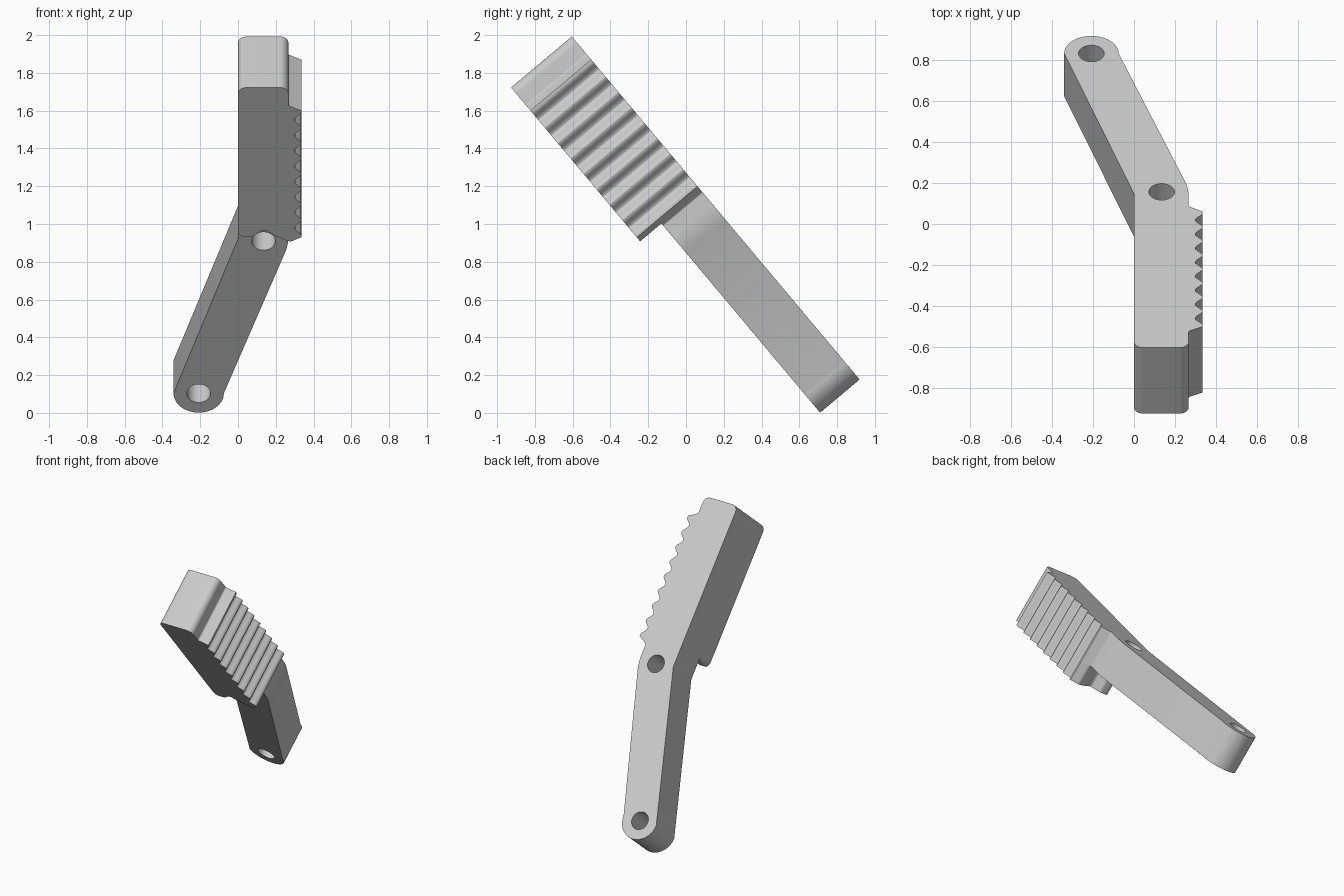
import bpy, bmesh
from math import radians, cos, sin, pi
from mathutils import Vector, Matrix

if "Cube" in bpy.data.objects:
    bpy.data.objects.remove(bpy.data.objects["Cube"])

# Local frame: x across, y up along the lever, z into its thickness
PLACE = Matrix.Translation((0, 0.919, 0.177)) @ Matrix.Rotation(radians(130), 4, 'X')
ARM_DEPTH, GRIP_DEPTH = 0.273, 0.42
TOP, RIGHT, RIDGE = 2.37, 0.267, 0.335
END, PIVOT = (-0.208, 0.133), (0.135, 1.185)

grey = bpy.data.materials.new("plain grey")
grey.use_nodes = True
colour = (0.6, 0.6, 0.6, 1)
grey.diffuse_color = colour
grey.node_tree.nodes["Principled BSDF"].inputs["Base Color"].default_value = colour


def rounded(corners, steps=8):
    """Replace each inner (x, y, radius) corner with an arc."""
    out = []
    for i, (x, y, r) in enumerate(corners):
        p = Vector((x, y))
        if r == 0:
            out.append(p)
            continue
        a = (Vector(corners[i - 1][:2]) - p).normalized()
        b = (Vector(corners[i + 1][:2]) - p).normalized()
        half = a.angle(b) / 2
        reach = r * cos(half) / sin(half)
        centre = p + (a + b).normalized() * r / sin(half)
        start, end = p + a * reach - centre, p + b * reach - centre
        for k in range(steps + 1):
            out.append(centre + start.lerp(end, k / steps).normalized() * r)
    return out


def slab(name, outline, near, far):
    """Extrude a flat outline between two depths."""
    bm = bmesh.new()
    face = bm.faces.new([bm.verts.new((p[0], p[1], near)) for p in outline])
    side = bmesh.ops.extrude_face_region(bm, geom=[face], use_keep_orig=True)["geom"]
    bmesh.ops.translate(bm, vec=(0, 0, far - near),
                        verts=[v for v in side if isinstance(v, bmesh.types.BMVert)])
    bmesh.ops.recalc_face_normals(bm, faces=bm.faces)
    mesh = bpy.data.meshes.new(name)
    bm.to_mesh(mesh)
    bm.free()
    mesh.materials.append(grey)
    obj = bpy.data.objects.new(name, mesh)
    bpy.context.collection.objects.link(obj)
    obj.matrix_world = PLACE
    return obj


def circle(centre, radius, start=0, sweep=2 * pi, steps=40):
    return [Vector((centre[0] + radius * cos(start + sweep * k / steps),
                    centre[1] + radius * sin(start + sweep * k / steps)))
            for k in range(steps + 1)]


def combine(target, other, operation):
    mod = target.modifiers.new(operation.lower(), 'BOOLEAN')
    mod.operation, mod.solver, mod.object = operation, 'EXACT', other
    bpy.context.view_layer.objects.active = target
    bpy.ops.object.modifier_apply(modifier=mod.name)
    bpy.data.objects.remove(other)


# Ridged thumb edge: eight rounded grooves
low, high, grooves = 1.335, 2.21, 8
pitch = 0.1066
first = (low + high - pitch * grooves) / 2
ridges = [Vector((RIDGE, low))]
for k in range(grooves * 12 + 1):
    wave = (1 - cos(2 * pi * k / 12)) / 2
    ridges.append(Vector((RIDGE - 0.036 * wave, first + pitch * k / 12)))
ridges.append(Vector((RIDGE, high)))

# Upper end of the grip, shared by both slabs
crown = rounded([(RIDGE, high, 0), (RIGHT, high + 0.035, 0.012), (RIGHT, TOP, 0.045),
                 (0, TOP, 0.045), (0, 1.8, 0)])[1:]

# Bent lever outline: round end, elbow, ridges, crown
elbow = rounded([(END[0] + 0.133, END[1], 0), (RIGHT, 1.16, 0.35),
                 (RIGHT, 1.295, 0.012), (RIDGE, low, 0)])[1:-1]
tail = circle(END, 0.133, pi, pi, 28)
lever = slab("lever", tail + elbow + ridges + crown + [Vector((0, 1.2))], 0, ARM_DEPTH)

# Deeper grip, with an arched lower end clearing the pivot
foot = rounded([(0, 1.6, 0), (0, 1.338, 0.035), (0.075, 1.338, 0.03), (0.137, 1.39, 0.025),
                (0.2, 1.343, 0.03), (0.275, 1.303, 0.03), (RIDGE, low, 0)])[1:-1]
grip = slab("grip", foot + ridges + crown, ARM_DEPTH, GRIP_DEPTH)
combine(lever, grip, 'UNION')

# Pin holes through the arm
for centre in (END, PIVOT):
    pin = slab("pin_cutter", circle(centre, 0.0625)[:-1], -0.1, 0.6)
    pin.hide_render = True
    combine(lever, pin, 'DIFFERENCE')

bpy.ops.object.select_all(action='DESELECT')
lever.select_set(True)
bpy.context.view_layer.objects.active = lever
bpy.ops.object.shade_smooth_by_angle(angle=radians(30))
